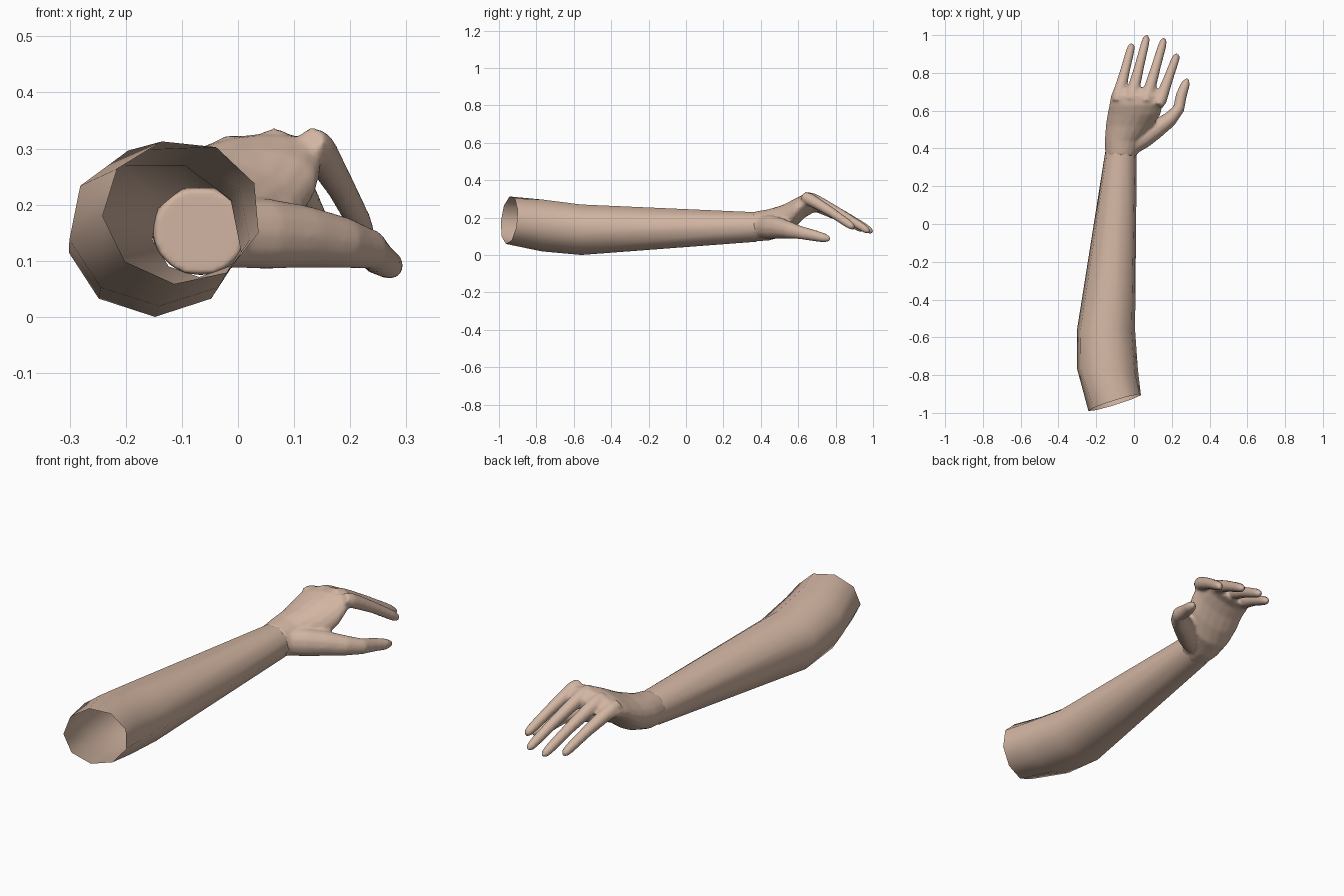
import bpy, bmesh
from math import cos, sin, pi, radians
from mathutils import Vector

if "Cube" in bpy.data.objects:
    bpy.data.objects.remove(bpy.data.objects["Cube"])

skin = bpy.data.materials.new("warm skin")
skin.use_nodes = True
skin.diffuse_color = (0.64, 0.46, 0.36, 1)
skin.node_tree.nodes["Principled BSDF"].inputs["Base Color"].default_value = skin.diffuse_color


def loft(bm, stations, sides, caps=True, forward=None):
    """Tube through stations (x, y, z, half width, half height, roll degrees)."""
    centres = [Vector(s[:3]) for s in stations]
    rings = []
    for i, (c, s) in enumerate(zip(centres, stations)):
        t = forward or centres[min(i + 1, len(centres) - 1)] - centres[max(i - 1, 0)]
        side = t.cross(Vector((0, 0, 1))).normalized()
        up = side.cross(t).normalized()
        roll = radians(s[5]) if len(s) > 5 else 0
        across = side * cos(roll) + up * sin(roll)
        rise = up * cos(roll) - side * sin(roll)
        ring = []
        for k in range(sides):
            a = 2 * pi * k / sides - pi / 2
            ring.append(bm.verts.new(c + across * s[3] * cos(a) + rise * s[4] * sin(a)))
        rings.append(ring)
    for a, b in zip(rings, rings[1:]):
        for k in range(sides):
            n = (k + 1) % sides
            bm.faces.new((a[k], a[n], b[n], b[k]))
    if caps:
        bm.faces.new(rings[0][::-1])
        bm.faces.new(rings[-1])
    return rings


def finish(bm, name):
    bmesh.ops.recalc_face_normals(bm, faces=bm.faces)
    mesh = bpy.data.meshes.new(name)
    bm.to_mesh(mesh)
    bm.free()
    mesh.materials.append(skin)
    for p in mesh.polygons:
        p.use_smooth = True
    obj = bpy.data.objects.new(name, mesh)
    bpy.context.collection.objects.link(obj)
    return obj


ahead = Vector((0, 1, 0))

# Forearm: open nine-sided tube with a slanted elbow opening
bm = bmesh.new()
rings = loft(bm, [
    (-0.10, -0.945, 0.187, 0.142, 0.129, -6),
    (-0.14, -0.77, 0.162, 0.163, 0.143),
    (-0.148, -0.56, 0.139, 0.156, 0.139),
    (-0.069, 0.38, 0.152, 0.085, 0.081),
], 9, caps=False, forward=ahead)
for v in rings[0]:
    v.co.y += 0.31 * (v.co.x + 0.10) + 0.1 * (v.co.z - 0.19)
finish(bm, "forearm")

# Palm: flares from the wrist and arches up to the knuckles
bm = bmesh.new()
loft(bm, [
    (-0.069, 0.36, 0.152, 0.083, 0.079),
    (-0.060, 0.44, 0.160, 0.096, 0.084),
    (-0.025, 0.52, 0.183, 0.125, 0.086, 5),
    (0.000, 0.58, 0.222, 0.143, 0.076, 9),
    (0.010, 0.63, 0.260, 0.143, 0.060, 10),
    (0.010, 0.68, 0.277, 0.135, 0.046, 10),
    (0.008, 0.72, 0.262, 0.115, 0.030, 8),
], 18, forward=ahead)

# Fingers: straight tapering tubes with rounded tips, as (knuckle, tip)
fingers = [
    ((0.140, 0.655, 0.300), (0.229, 0.900, 0.142)),
    ((0.072, 0.680, 0.297), (0.160, 0.982, 0.122)),
    ((-0.008, 0.690, 0.286), (0.069, 0.998, 0.120)),
    ((-0.082, 0.680, 0.268), (-0.010, 0.955, 0.130)),
]
taper = [(-0.12, 0.026), (0, 0.034), (0.18, 0.031), (0.5, 0.026),
         (0.85, 0.023), (0.95, 0.019), (1.0, 0.009)]
for knuckle, tip in fingers:
    a, b = Vector(knuckle), Vector(tip)
    stations = []
    for t, r in taper:
        p = a.lerp(b, t)
        p.z += 0.03 * t * (1 - t)
        stations.append((*p, r, r))
    loft(bm, stations, 12)

# Thumb: curves out from the heel of the hand, then forward
loft(bm, [
    (-0.02, 0.41, 0.150, 0.050, 0.062),
    (0.05, 0.455, 0.148, 0.054, 0.064),
    (0.12, 0.505, 0.143, 0.050, 0.056),
    (0.19, 0.555, 0.132, 0.040, 0.046),
    (0.237, 0.61, 0.120, 0.031, 0.036),
    (0.250, 0.68, 0.105, 0.030, 0.031),
    (0.272, 0.74, 0.091, 0.025, 0.025),
    (0.284, 0.77, 0.085, 0.010, 0.012),
], 12)

# Fuse palm, fingers and thumb into one smooth hand
hand = finish(bm, "hand")
fuse = hand.modifiers.new("fuse", 'REMESH')
fuse.mode = 'VOXEL'
fuse.voxel_size = 0.008
fuse.use_smooth_shade = True
soften = hand.modifiers.new("soften", 'SMOOTH')
soften.factor = 0.5
soften.iterations = 5
